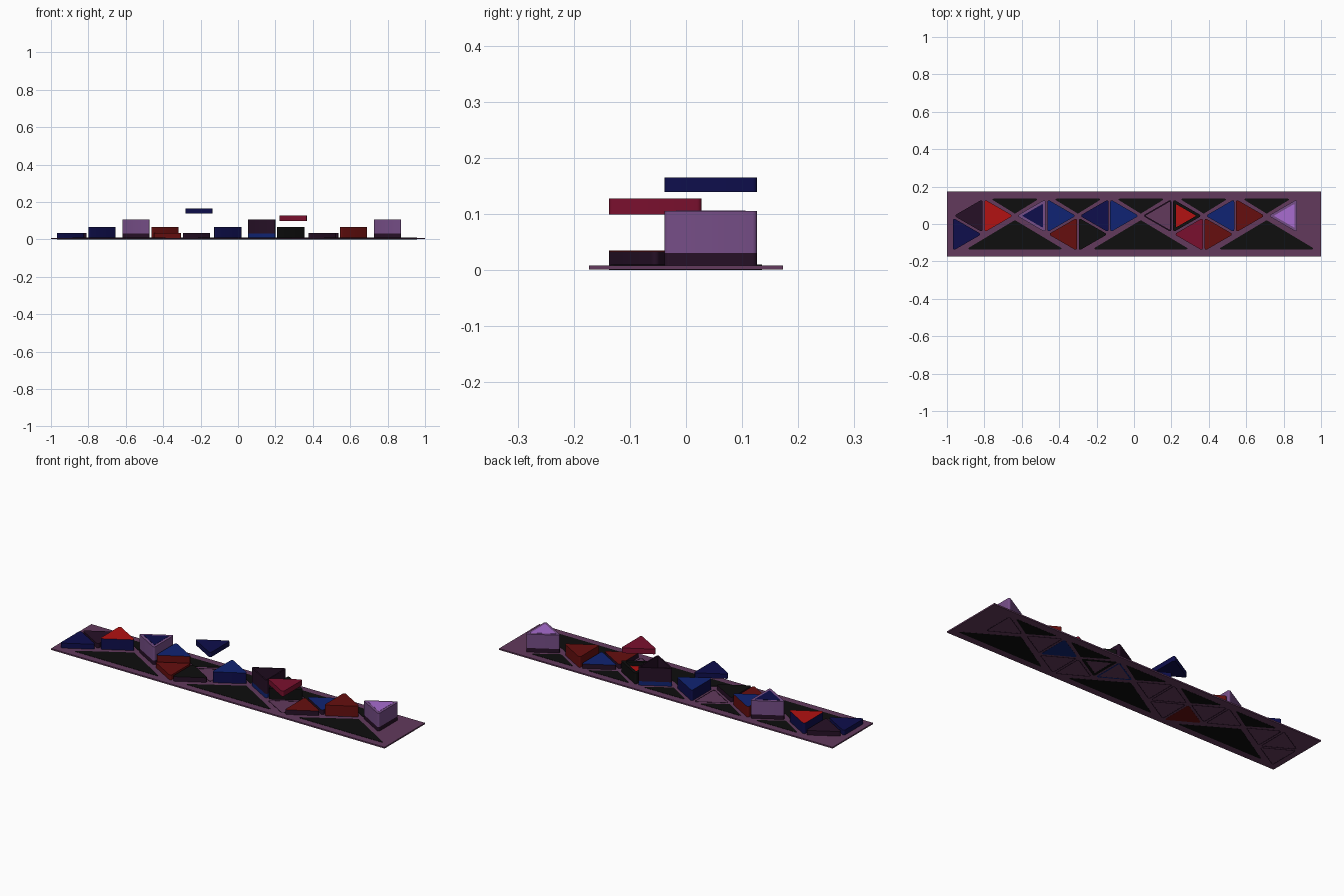
import bpy
import bmesh
from math import atan2, cos, sin, pi, tau
from mathutils import Vector

cube = bpy.data.objects.get("Cube")
if cube:
    bpy.data.objects.remove(cube, do_unlink=True)


def linear(c):
    c /= 255
    return c / 12.92 if c <= 0.04045 else ((c + 0.055) / 1.055) ** 2.4


def material(name, *rgb):
    m = bpy.data.materials.new(name)
    m.use_nodes = True
    color = [linear(c) for c in rgb] + [1.0]
    m.diffuse_color = color
    m.node_tree.nodes["Principled BSDF"].inputs["Base Color"].default_value = color
    return m


mauve = material("mauve", 98, 58, 92)
plum = material("dark_plum", 38, 16, 38)
black = material("black", 14, 14, 14)
navy = material("navy", 14, 14, 76)
blue = material("blue", 16, 36, 115)
red = material("red", 178, 18, 18)
maroon = material("dark_red", 102, 15, 15)
crimson = material("crimson", 122, 16, 46)
purple = material("purple", 118, 78, 135)
lilac = material("lilac", 168, 108, 208)


def rounded(points, radius, steps=5):
    """Outline around a counter-clockwise polygon, with rounded corners."""
    points = [Vector(p) for p in points]
    out = []
    for i, p in enumerate(points):
        before = p - points[i - 1]
        after = points[(i + 1) % len(points)] - p
        start = atan2(-before.x, before.y)
        turn = (atan2(-after.x, after.y) - start) % tau
        for k in range(steps + 1):
            a = start + turn * k / steps
            out.append(p + radius * Vector((cos(a), sin(a))))
    return out


def finish(name, bm, mats):
    mesh = bpy.data.meshes.new(name)
    bmesh.ops.recalc_face_normals(bm, faces=bm.faces)
    bm.to_mesh(mesh)
    bm.free()
    for m in mats:
        mesh.materials.append(m)
    ob = bpy.data.objects.new(name, mesh)
    bpy.context.collection.objects.link(ob)
    bpy.ops.object.select_all(action="DESELECT")
    ob.select_set(True)
    bpy.context.view_layer.objects.active = ob
    bpy.ops.object.shade_smooth_by_angle()
    return ob


def loop(bm, outline, z):
    return [bm.verts.new((p.x, p.y, z)) for p in outline]


def bridge(bm, a, b):
    for i in range(len(a)):
        bm.faces.new((a[i - 1], a[i], b[i], b[i - 1]))


def prism(name, outline, z0, z1, side, top=None):
    bm = bmesh.new()
    low, high = loop(bm, outline, z0), loop(bm, outline, z1)
    bridge(bm, low, high)
    for cap in (low, high):
        bm.faces.new(cap).material_index = 1
    return finish(name, bm, [side, top or side])


def ring(name, outer, inner, z0, z1, mat):
    bm = bmesh.new()
    loops = [loop(bm, o, z) for o, z in
             ((outer, z0), (outer, z1), (inner, z1), (inner, z0))]
    for i in range(4):
        bridge(bm, loops[i - 1], loops[i])
    return finish(name, bm, [mat])


PERIOD, FIRST = 0.3365, -0.805
UPPER, LOWER = 0.044, -0.055


def tile(row, column, facing, inset=0.0):
    """Rounded triangle pointing left (-1) or right (1) from a column line."""
    x = FIRST + PERIOD * column + facing * 0.056
    y = UPPER if row == "upper" else LOWER
    reach = 0.086 - 2 * max(0, inset - 0.005)
    turn = 0 if facing > 0 else pi
    corners = [(x + reach * cos(turn + tau * k / 3), y + reach * sin(turn + tau * k / 3))
               for k in range(3)]
    return rounded(corners, 0.008 - min(inset, 0.005))


# Base board
prism("base_board", [Vector(p) for p in ((-1, -.173), (1, -.173), (1, .173), (-1, .173))],
      0.0006, 0.008, mauve)

# Black filler panels through the board
for k in range(5):
    x = FIRST + PERIOD * (k + 0.5)
    prism(f"upper_panel_{k}", rounded([(x, .06), (x + .115, .131), (x - .115, .131)], .004),
          0, 0.0095, black)
    if k % 2 == 0:
        prism(f"lower_panel_{k}", rounded([(x - .245, -.131), (x + .245, -.131), (x, .016)], .004),
              0, 0.0095, black)

# Solid tiles: name, row, column, facing, bottom, top, side colour, top colour
LOW, MID, HIGH = 0.033, 0.066, 0.105
solids = [
    ("plum_tile", "upper", 0, -1, 0, LOW, plum, plum),
    ("red_tile", "upper", 0, 1, 0, MID, navy, red),
    ("blue_maroon_tile", "upper", 1, 1, 0, MID, maroon, blue),
    ("floating_navy_tile", "upper", 2, -1, 0.139, 0.165, navy, navy),
    ("blue_navy_tile", "upper", 2, 1, 0, MID, navy, blue),
    ("blue_low_tile", "upper", 4, -1, 0, LOW, plum, blue),
    ("maroon_tall_tile", "upper", 4, 1, 0, MID, maroon, maroon),
    ("navy_tile", "lower", -0.5, 1, 0, LOW + 0.002, navy, navy),
    ("maroon_tile", "lower", 1.5, -1, 0, LOW + 0.002, maroon, maroon),
    ("black_tile", "lower", 1.5, 1, 0, LOW, plum, black),
    ("floating_crimson_tile", "lower", 3.5, -1, 0.099, 0.127, crimson, crimson),
    ("maroon_low_tile", "lower", 3.5, 1, 0, LOW, plum, maroon),
]
open_below = ("blue_low_tile", "maroon_tile")
for name, row, col, facing, z0, z1, side, top in solids:
    shape = tile(row, col, facing)
    lift = 0 if name in open_below or z0 else 0.004
    prism(name, shape, z0 + lift, z1, side, top)
    # Thin seam around the tile seat, showing on both faces of the board
    if name not in open_below:
        ring(name + "_seat", shape, tile(row, col, facing, 0.004), 0, 0.009, plum)

# Tall purple tiles with a plum foot and an inlaid top
for name, col, inlay in (("navy_inlay", 1, navy), ("lilac_inlay", 5, lilac)):
    shape = tile("upper", col, -1)
    ring(name + "_seat", shape, tile("upper", col, -1, 0.004), 0, 0.004, plum)
    prism(name + "_foot", shape, 0.004, 0.03, plum)
    prism(name + "_body", shape, 0.03, HIGH, purple)
    prism(name, tile("upper", col, -1, 0.014), HIGH - 0.002, HIGH + 0.001, inlay)

# Hollow tiles
outer, inner = tile("upper", 3, -1), tile("upper", 3, -1, 0.007)
ring("hollow_tile_foot", outer, inner, 0, 0.03, blue)
ring("hollow_tile_wall", outer, inner, 0.03, HIGH, plum)
outer, inner = tile("upper", 3, 1), tile("upper", 3, 1, 0.015)
ring("black_cup_wall", outer, inner, 0, MID, black)
prism("black_cup_floor", inner, 0.004, 0.045, red)
